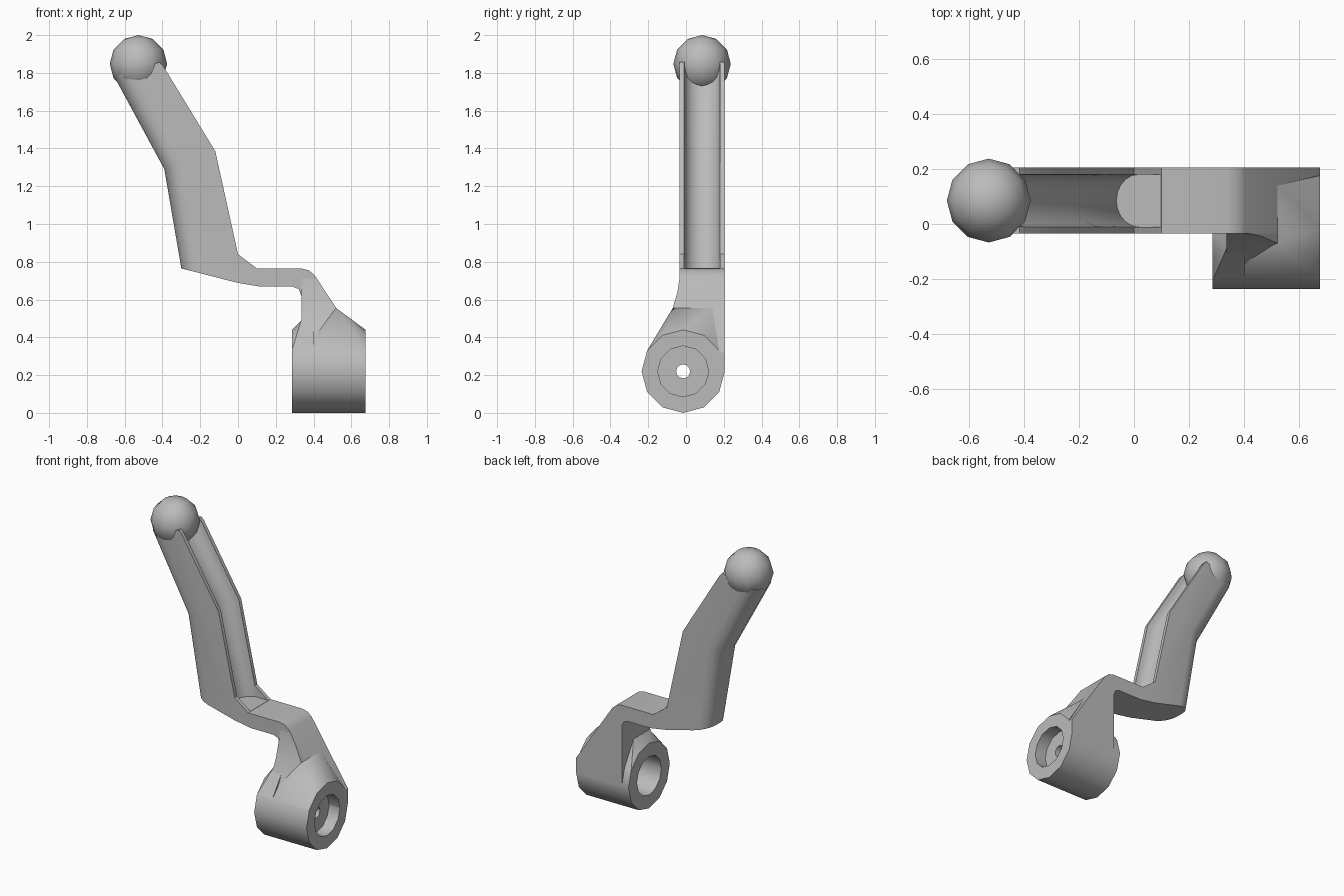
import bpy, bmesh, math
from mathutils import Matrix, Vector

if "Cube" in bpy.data.objects:
    bpy.data.objects.remove(bpy.data.objects["Cube"], do_unlink=True)

grey = bpy.data.materials.new("light_grey")
grey.use_nodes = True
grey.diffuse_color = (0.5, 0.5, 0.5, 1)
grey.node_tree.nodes["Principled BSDF"].inputs["Base Color"].default_value = (0.5, 0.5, 0.5, 1)

BACK, FRONT = 0.205, -0.035          # arm faces along y
MID = (BACK + FRONT) / 2
HUB_Y, HUB_Z, HUB_R = -0.015, 0.22, 0.22
HUB_X0, HUB_X1 = 0.285, 0.675


def finish(name, bm):
    bmesh.ops.recalc_face_normals(bm, faces=bm.faces)
    mesh = bpy.data.meshes.new(name)
    bm.to_mesh(mesh)
    bm.free()
    mesh.materials.append(grey)
    ob = bpy.data.objects.new(name, mesh)
    bpy.context.collection.objects.link(ob)
    return ob


def loft(name, rings):
    """Closed skin through equal-length rings, capped at both ends."""
    bm = bmesh.new()
    rows = [[bm.verts.new(p) for p in ring] for ring in rings]
    n = len(rows[0])
    for a, b in zip(rows, rows[1:]):
        for i in range(n):
            j = (i + 1) % n
            bm.faces.new((a[i], a[j], b[j], b[i]))
    bm.faces.new(rows[0])
    bm.faces.new(rows[-1])
    return finish(name, bm)


def hull(name, points):
    bm = bmesh.new()
    verts = [bm.verts.new(p) for p in points]
    res = bmesh.ops.convex_hull(bm, input=verts)
    loose = [v for v in bm.verts if not v.link_faces]
    bmesh.ops.delete(bm, geom=loose, context='VERTS')
    return finish(name, bm)


def circle(x, r, angles):
    return [(x, HUB_Y + r * math.cos(math.radians(a)), HUB_Z + r * math.sin(math.radians(a)))
            for a in angles]


def rod(name, x0, x1, r):
    return loft(name, [circle(x, r, range(0, 360, 30)) for x in (x0, x1)])


def activate(ob):
    bpy.ops.object.select_all(action='DESELECT')
    ob.select_set(True)
    bpy.context.view_layer.objects.active = ob


def cut(ob, cutter):
    mod = ob.modifiers.new("cut", 'BOOLEAN')
    mod.operation = 'DIFFERENCE'
    mod.solver = 'EXACT'
    mod.object = cutter
    activate(ob)
    bpy.ops.object.modifier_apply(modifier=mod.name)


# Cranked arm: side outline extruded, with the rear of the grip rounded
grip_back = [(-0.30, 0.765), (-0.39, 1.29), (-0.655, 1.78)]
outline = grip_back + [
    (-0.415, 1.857), (-0.395, 1.835), (-0.12, 1.385), (0, 0.84), (0.1, 0.765),
    (0.335, 0.765), (0.375, 0.755), (0.405, 0.73), (HUB_X1, 0.32),
    (HUB_X1, HUB_Z), (0.335, HUB_Z), (0.335, 0.62), (0.322, 0.655), (0.29, 0.668),
    (0.12, 0.668), (0, 0.688)]
arm = loft("arm", [[(x, y, z) for x, z in outline] for y in (FRONT, BACK)])
bm = bmesh.new()
bm.from_mesh(arm.data)


def on_back(v):
    return any(abs(v.co.x - x) + abs(v.co.z - z) < 1e-4 for x, z in grip_back)


edges = [e for e in bm.edges if all(on_back(v) for v in e.verts)
         and abs(e.verts[0].co.y - e.verts[1].co.y) < 1e-4]
bmesh.ops.bevel(bm, geom=edges, offset=0.095, segments=4, profile=0.5, affect='EDGES')
bm.to_mesh(arm.data)
bm.free()

# Round-bottomed channel along the grip
stations = [(0.016, 0.766, 0.08), (-0.12, 1.385, 0.095), (-0.449, 1.92, 0.11)]
rings = []
for x, z, depth in stations:
    arc = [math.pi * i / 10 - math.pi / 2 for i in range(11)]
    rings.append([(x - depth * math.cos(a), MID + 0.095 * math.sin(a), z) for a in arc]
                 + [(x + 0.3, MID + 0.095, z), (x + 0.3, MID - 0.095, z)])
channel = loft("channel_cutter", rings)
cut(arm, channel)

# Ball at the end of the grip
bm = bmesh.new()
bmesh.ops.create_uvsphere(bm, u_segments=12, v_segments=6, radius=0.152,
                          matrix=Matrix.Translation(Vector((-0.527, MID, 1.848))))
ball = finish("grip_ball", bm)

# Hub and its flared blends into the arm
hub = rod("hub", HUB_X0, HUB_X1, HUB_R)


def slope(z):
    return min(HUB_X1, 0.405 + (0.73 - z) * 0.27 / 0.41)


flare = loft("leg_flare", [
    [(0.335, y, z), (slope(z), y, z), (slope(z), 0.1, z), (0.335, 0.1, z)]
    for y, z in [(-0.034, 0.72), (-0.045, 0.64), (-0.075, 0.54), (-0.13, 0.42), (-0.2, 0.3)]])
upper = range(30, 151, 30)
outer_blend = hull("outer_blend", circle(HUB_X1, HUB_R, upper) + circle(0.4, HUB_R, upper)
                   + [(0.52, -0.07, 0.555), (0.52, 0.14, 0.555)])
inner_blend = hull("inner_blend", circle(HUB_X0, HUB_R, upper) + circle(0.4, HUB_R, upper)
                   + [(x, y, 0.49) for x in (0.335, 0.4) for y in (-0.09, 0.08)])

# Bores: shallow counterbore, through hole, deep rear socket
bores = [rod("counterbore_cutter", HUB_X1 - 0.08, HUB_X1 + 0.1, 0.135),
         rod("socket_cutter", HUB_X0 - 0.1, HUB_X0 + 0.22, 0.13),
         rod("pin_hole_cutter", HUB_X0 - 0.2, HUB_X1 + 0.2, 0.037)]
parts = [arm, hub, flare, outer_blend, inner_blend]
for part in parts:
    for bore in bores:
        cut(part, bore)
for cutter in bores + [channel]:
    bpy.data.objects.remove(cutter, do_unlink=True)

for part in parts + [ball]:
    activate(part)
    bpy.ops.object.shade_smooth_by_angle(angle=math.radians(32))
